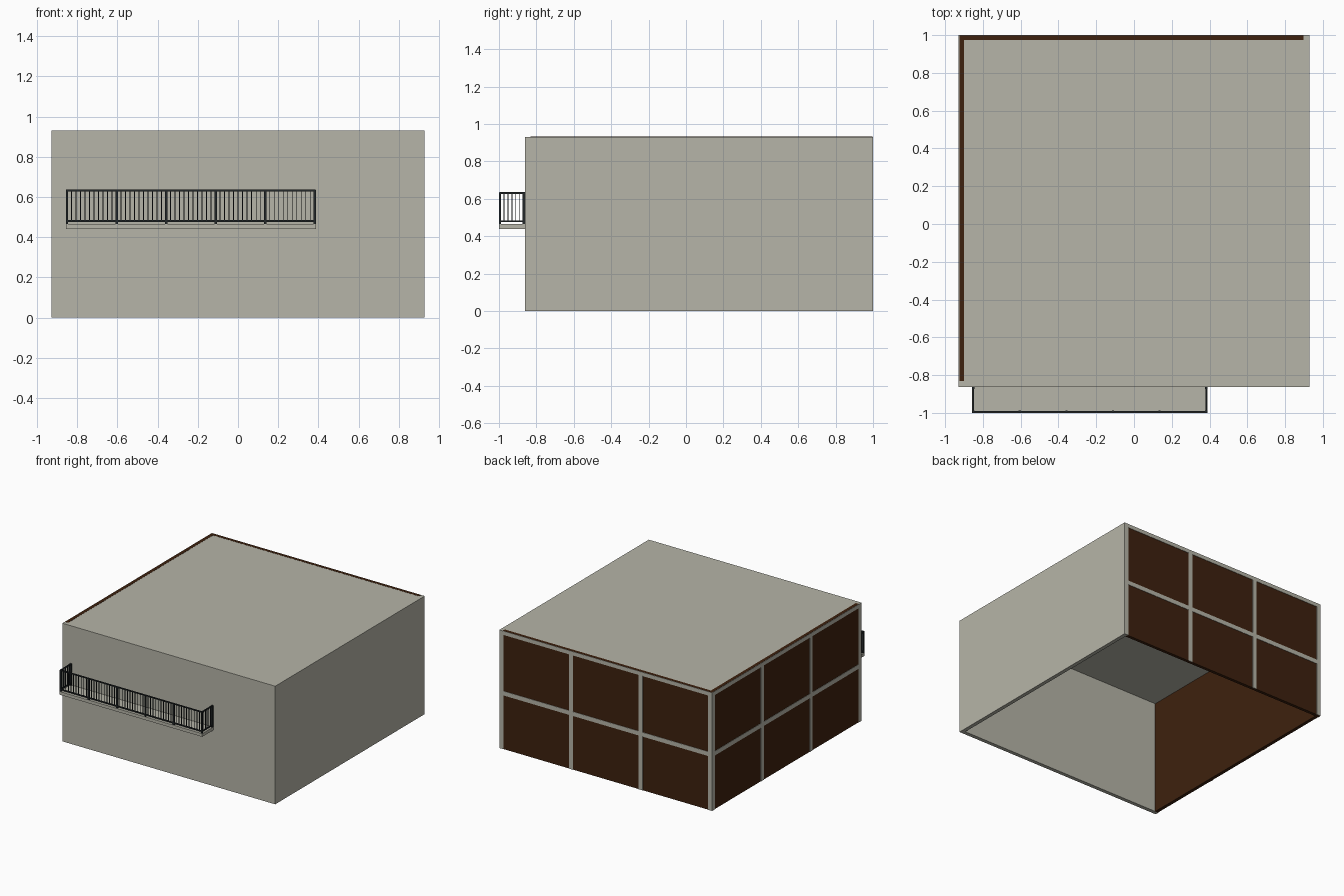
import bpy, bmesh

if "Cube" in bpy.data.objects:
    bpy.data.objects.remove(bpy.data.objects["Cube"])


def material(name, rgb):
    m = bpy.data.materials.new(name)
    m.diffuse_color = (*rgb, 1)
    m.use_nodes = True
    m.node_tree.nodes["Principled BSDF"].inputs["Base Color"].default_value = m.diffuse_color
    return m


GREY = material("concrete_grey", (0.468, 0.462, 0.392))
BROWN = material("dark_brown", (0.048, 0.0152, 0.0044))
METAL = material("charcoal_metal", (0.017, 0.021, 0.023))


def boxes(name, mat, spans):
    """One object made of boxes given as (x0, x1, y0, y1, z0, z1)."""
    bm = bmesh.new()
    for s in spans:
        verts = bmesh.ops.create_cube(bm, size=1)["verts"]
        for v in verts:
            for a in range(3):
                v.co[a] = s[2 * a] if v.co[a] < 0 else s[2 * a + 1]
    me = bpy.data.meshes.new(name)
    bm.to_mesh(me)
    bm.free()
    me.materials.append(mat)
    ob = bpy.data.objects.new(name, me)
    bpy.context.collection.objects.link(ob)
    return ob


W, YF, YB, H, T = 0.928, -0.862, 1.0, 0.931, 0.03

# Concrete shell: roof, front wall, right wall (open underneath)
boxes("roof", GREY, [(-W, W, YF, YB, H - T, H)])
boxes("front_wall", GREY, [(-W, W, YF, YF + T, 0, H - T)])
boxes("right_wall", GREY, [(W - T, W, YF + T, YB, 0, H - T)])

# Brown panels closing the back and left sides, just proud of the roof top
G = 0.003
boxes("back_panel", BROWN, [(-W + G, W - T, YB - 0.027, YB - G, 0, H + 0.001)])
boxes("left_panel", BROWN, [(-W + G, -W + 0.029, YF + T, YB - 0.027, 0, H + 0.001)])


# Grey frame bars over the panels: four posts, a middle and a top bar
def frame(a0, a1, width):
    bars = [(a0, a1, 0.424, 0.458), (a0, a1, H - T, H)]
    for i in range(4):
        c = a0 + width / 2 + (a1 - a0 - width) * i / 3
        bars.append((c - width / 2, c + width / 2, 0, H))
    return bars


boxes("back_frame", GREY,
      [(a, b, YB - G - 0.002, YB, c, d) for a, b, c, d in frame(-W, W, 0.036)])
boxes("left_frame", GREY,
      [(-W, -W + G + 0.002, a, b, c, d) for a, b, c, d in frame(YF, YB, 0.036)])

# Balcony slab
X0, X1, Y0 = -0.857, 0.388, -1.0
boxes("balcony_slab", GREY, [(X0, X1, Y0, YF, 0.44, 0.465)])

# Railing: rails, posts and thin balusters on three sides
P, B = 0.006, 0.0022
xa, xb, yc = X0 + P, X1 - P, Y0 + P
rails = []
for z0, z1 in ((0.476, 0.485), (0.627, 0.636)):
    rails.append((xa, xb, yc - 0.004, yc + 0.004, z0, z1))
    for x in (xa, xb):
        rails.append((x - 0.004, x + 0.004, yc, YF, z0, z1))
boxes("railing_rails", METAL, rails)

bays, per_bay = 5, 11
step = (xb - xa) / (bays * per_bay)
posts, balusters = [], []
for i in range(bays * per_bay + 1):
    x = xa + i * step
    if i % per_bay == 0:
        posts.append((x - P, x + P, yc - P, yc + P, 0.465, 0.634))
    else:
        balusters.append((x - B, x + B, yc - B, yc + B, 0.48, 0.63))
for x in (xa, xb):
    posts.append((x - P, x + P, YF - 2 * P, YF, 0.465, 0.634))
    for i in range(1, 6):
        y = yc + (YF - P - yc) * i / 6
        balusters.append((x - B, x + B, y - B, y + B, 0.48, 0.63))
boxes("railing_posts", METAL, posts)
boxes("railing_balusters", METAL, balusters)
